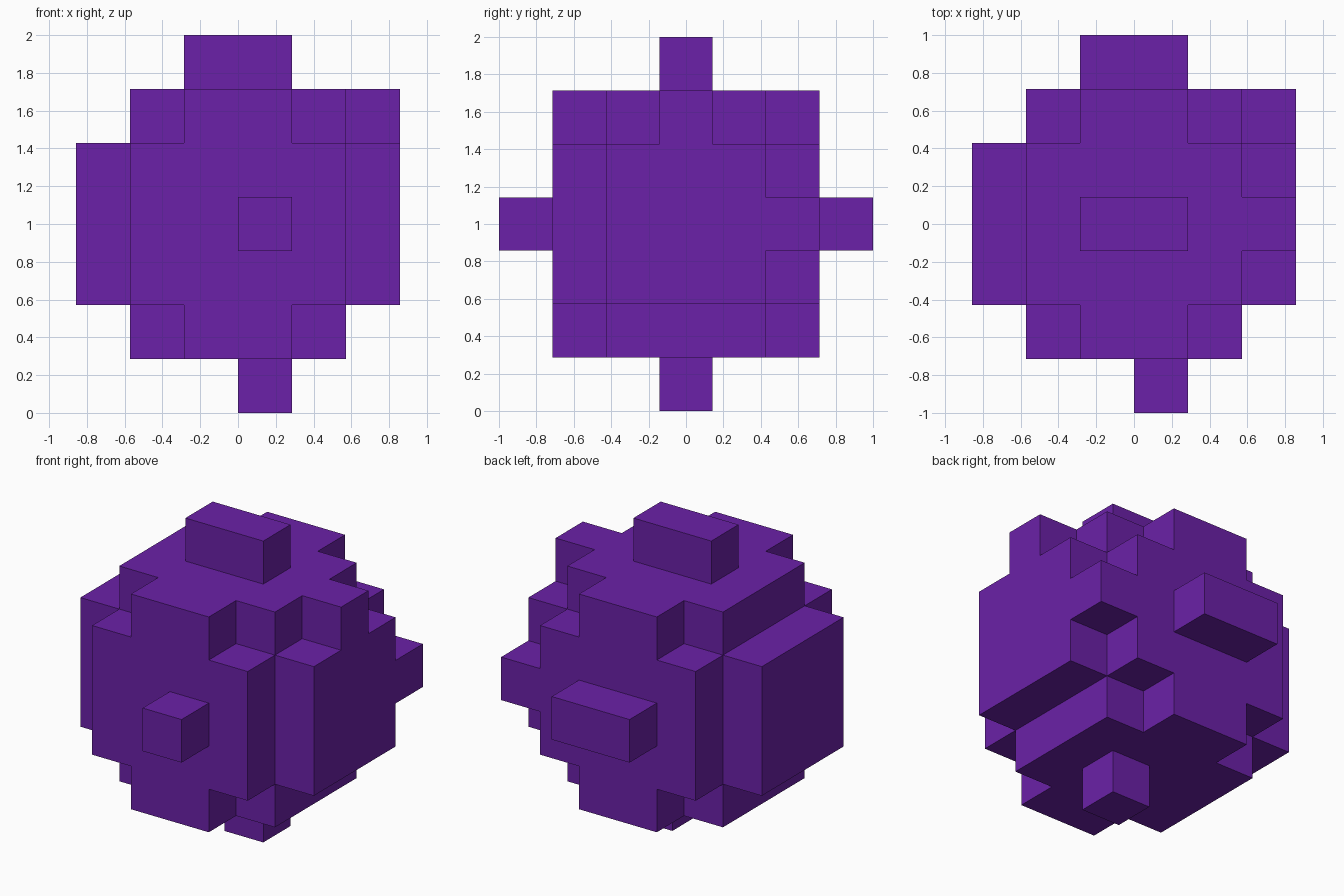
import bpy
import bmesh
from mathutils import Vector

cube = bpy.data.objects.get("Cube")
if cube:
    bpy.data.objects.remove(cube, do_unlink=True)

U = 2 / 7                          # edge of one block
ORIGIN = Vector((-3, -3.5, 0))     # corner of the block grid

purple = bpy.data.materials.new("purple")
purple.use_nodes = True
color = (0.147, 0.0152, 0.392, 1)
purple.diffuse_color = color
purple.node_tree.nodes["Principled BSDF"].inputs["Base Color"].default_value = color


def box(x, y, z):
    """Set of grid cells inside half-open ranges."""
    return {(i, j, k) for i in range(*x) for j in range(*y) for k in range(*z)}


# Blocky ball: three crossing boxes leave the corners notched
parts = {
    "ball_core": (box((1, 5), (2, 5), (1, 6)) | box((1, 5), (1, 6), (2, 5))
                  | box((2, 4), (1, 6), (1, 6))),
    "right_slab": box((0, 1), (2, 5), (2, 5)),
    "left_slab": box((5, 6), (2, 5), (2, 5)),
    "left_upper_block": box((5, 6), (3, 4), (5, 6)),
    "left_back_block": box((5, 6), (5, 6), (3, 4)),
    "top_block": box((2, 4), (3, 4), (6, 7)),
    "bottom_block": box((3, 4), (3, 4), (0, 1)),
    "front_block": box((3, 4), (0, 1), (3, 4)),
    "back_block": box((2, 4), (6, 7), (3, 4)),
}
filled = set().union(*parts.values())


def build(name, cells):
    """Mesh only the exposed block faces, merged into large flat panels."""
    bm = bmesh.new()
    for cell in sorted(cells):
        for axis in range(3):
            for side in (0, 1):
                step = Vector((0, 0, 0))
                step[axis] = 2 * side - 1
                if tuple(int(c) for c in Vector(cell) + step) in filled:
                    continue
                a, b = (axis + 1) % 3, (axis + 2) % 3
                verts = []
                for p, q in ((0, 0), (1, 0), (1, 1), (0, 1)):
                    v = Vector(cell)
                    v[axis] += side
                    v[a] += p
                    v[b] += q
                    verts.append(bm.verts.new((v + ORIGIN) * U))
                bm.faces.new(verts if side else verts[::-1])
    bmesh.ops.remove_doubles(bm, verts=bm.verts, dist=0.001)
    bmesh.ops.dissolve_limit(bm, angle_limit=0.02, verts=bm.verts, edges=bm.edges)
    mesh = bpy.data.meshes.new(name)
    bm.to_mesh(mesh)
    bm.free()
    mesh.materials.append(purple)
    bpy.context.collection.objects.link(bpy.data.objects.new(name, mesh))


for part_name, part_cells in parts.items():
    build(part_name, part_cells)
